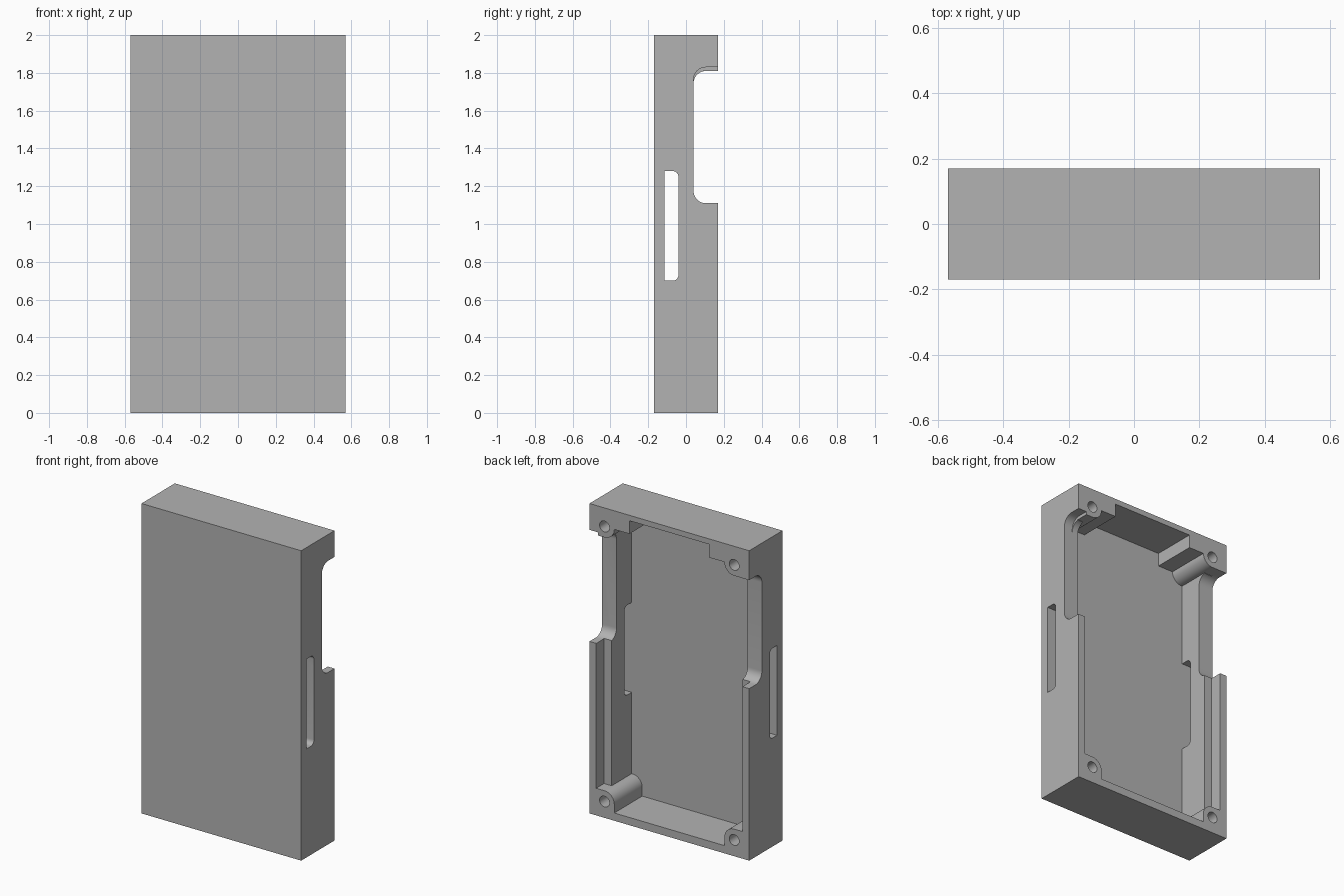
import bpy, bmesh
from math import sin, cos, radians
from mathutils import Vector

if "Cube" in bpy.data.objects:
    bpy.data.objects.remove(bpy.data.objects["Cube"])

W, D, H = 0.57, 0.17, 2.0      # half width, half depth, height
FLOOR = -0.115                 # inner face of the front panel
OUT = 0.3                      # cutters run past the open back
BOSS_X, BOSS_R = 0.463, 0.07
BOSS_LOW, BOSS_HIGH = 0.105, 1.88

gray = bpy.data.materials.new("plain_gray")
gray.use_nodes = True
gray.diffuse_color = (0.45, 0.45, 0.45, 1)
gray.node_tree.nodes["Principled BSDF"].inputs["Base Color"].default_value = gray.diffuse_color


def arc(a, b, r, start, end, steps=10):
    """Points on an arc around (a, b), angles in degrees."""
    angles = [radians(start + (end - start) * i / steps) for i in range(steps + 1)]
    return [(a + r * cos(t), b + r * sin(t)) for t in angles]


def prism(name, profile, axis, lo, hi):
    """Extrude a profile: (x, z) points along y, or (y, z) points along x."""
    bm = bmesh.new()
    if axis == "y":
        verts = [bm.verts.new((a, lo, b)) for a, b in profile]
        step = Vector((0, hi - lo, 0))
    else:
        verts = [bm.verts.new((lo, a, b)) for a, b in profile]
        step = Vector((hi - lo, 0, 0))
    face = bm.faces.new(verts)
    new = bmesh.ops.extrude_face_region(bm, geom=[face])["geom"]
    bmesh.ops.translate(bm, vec=step, verts=[v for v in new if isinstance(v, bmesh.types.BMVert)])
    bmesh.ops.recalc_face_normals(bm, faces=bm.faces)
    mesh = bpy.data.meshes.new(name)
    bm.to_mesh(mesh)
    bm.free()
    mesh.materials.append(gray)
    obj = bpy.data.objects.new(name, mesh)
    bpy.context.collection.objects.link(obj)
    return obj


def cut(target, cutter):
    """Subtract the cutter and remove it."""
    cutter.hide_render = True
    mod = target.modifiers.new("cut", "BOOLEAN")
    mod.operation = "DIFFERENCE"
    mod.solver = "EXACT"
    mod.object = cutter
    bpy.context.view_layer.objects.active = target
    bpy.ops.object.modifier_apply(modifier=mod.name)
    bpy.data.objects.remove(cutter)


def cavity_profile(wall):
    """Cavity outline with rounded screw bosses left in the corners."""
    inner = BOSS_X - BOSS_R
    half = [(inner, 0.05)]
    half += arc(BOSS_X, BOSS_LOW, BOSS_R, 180, 90)
    half += [(wall, BOSS_LOW + BOSS_R), (wall, BOSS_HIGH - BOSS_R)]
    half += arc(BOSS_X, BOSS_HIGH, BOSS_R, 270, 180)
    half += [(0.285, BOSS_HIGH), (0.285, 1.965)]
    return half + [(-x, z) for x, z in reversed(half)]


def window_profile(top):
    """Side window, open at the back, with rounded inner corners."""
    y, low, r = 0.04, 1.11, 0.065
    return ([(OUT, low)] + arc(y + r, low + r, r, 270, 180)
            + arc(y + r, top - r, r, 180, 90) + [(OUT, top)])


# Solid block
case = prism("case_shell", [(-W, 0), (W, 0), (W, H), (-W, H)], "y", -D, D)

# Deep cavity, then a wider recess that leaves a thin rim
cut(case, prism("deep_cavity", cavity_profile(0.468), "y", FLOOR, OUT))
cut(case, prism("rim_recess", cavity_profile(0.522), "y", 0.09, OUT))

# Side windows
for lo, hi in ((BOSS_X, 0.7), (-0.7, -BOSS_X)):
    cut(case, prism("side_window", window_profile(BOSS_HIGH - BOSS_R), "x", lo, hi))
cut(case, prism("window_relief", window_profile(1.83), "x", 0.51, 0.7))

# Long slot through both side walls
r, top_y = 0.03, -0.04
slot = ([(FLOOR, 0.70)] + arc(top_y - r, 0.70 + r, r, 270, 360, 6)
        + arc(top_y - r, 1.28 - r, r, 0, 90, 6) + [(FLOOR, 1.28)])
cut(case, prism("side_slot", slot, "x", -0.7, 0.7))

# Blind screw holes in the four bosses
for x in (-BOSS_X, BOSS_X):
    for z in (BOSS_LOW, BOSS_HIGH):
        cut(case, prism("screw_hole", arc(x, z, 0.035, 0, 345, 23), "y", -0.08, OUT))

bpy.ops.object.select_all(action="DESELECT")
case.select_set(True)
bpy.context.view_layer.objects.active = case
bpy.ops.object.shade_smooth_by_angle(angle=radians(30))
